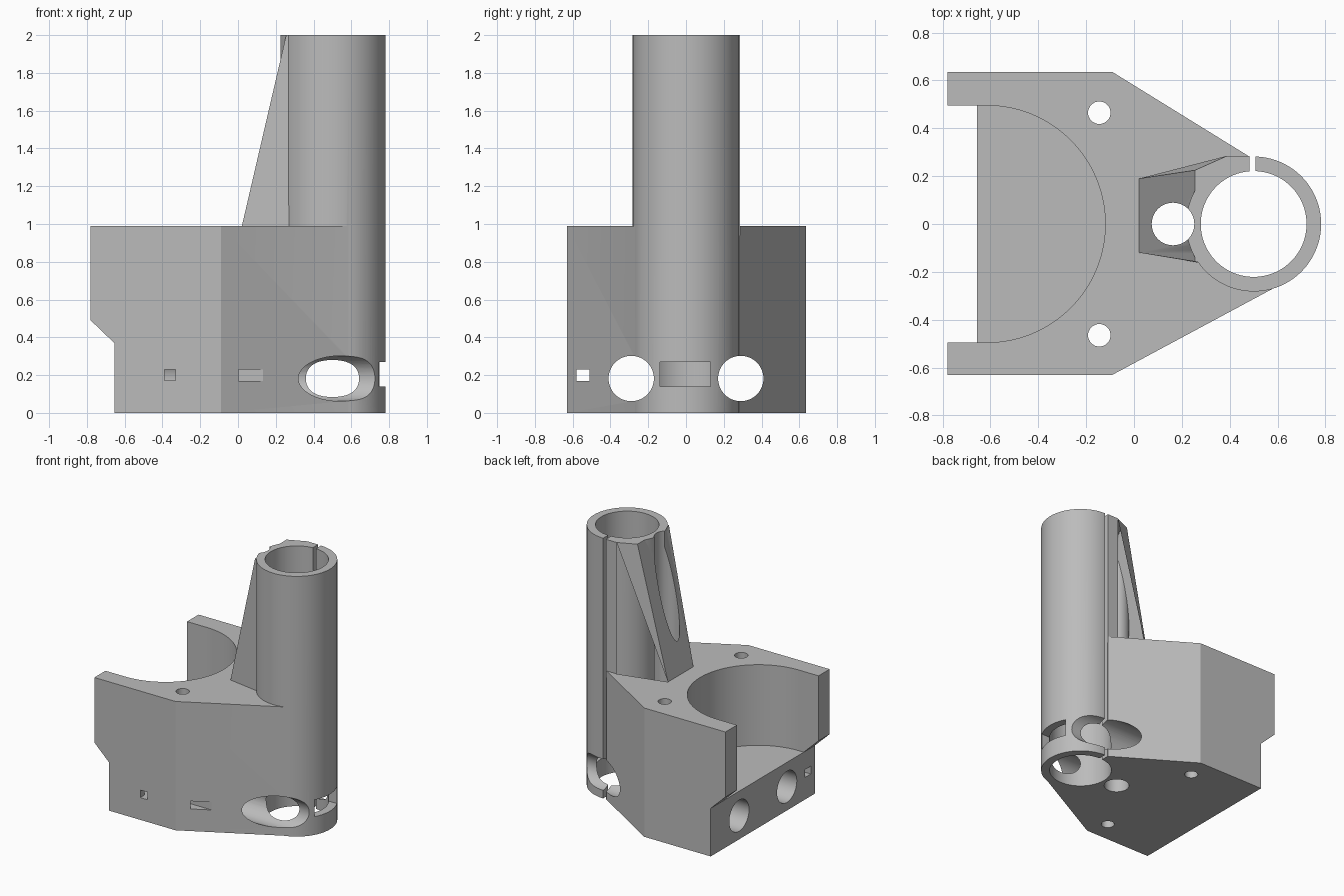
import bpy, bmesh, math
from mathutils import Vector

cube = bpy.data.objects.get("Cube")
if cube:
    bpy.data.objects.remove(cube)

grey = bpy.data.materials.new("plain grey")
grey.use_nodes = True
grey.diffuse_color = (0.5, 0.5, 0.5, 1)
grey.node_tree.nodes["Principled BSDF"].inputs["Base Color"].default_value = (0.5, 0.5, 0.5, 1)


def loft(name, lower, upper):
    """Solid between two matching loops of 3D points."""
    bm = bmesh.new()
    a = [bm.verts.new(p) for p in lower]
    b = [bm.verts.new(p) for p in upper]
    n = len(a)
    bm.faces.new(a[::-1])
    bm.faces.new(b)
    for i in range(n):
        j = (i + 1) % n
        bm.faces.new((a[i], a[j], b[j], b[i]))
    bmesh.ops.recalc_face_normals(bm, faces=bm.faces)
    mesh = bpy.data.meshes.new(name)
    bm.to_mesh(mesh)
    bm.free()
    mesh.materials.append(grey)
    ob = bpy.data.objects.new(name, mesh)
    bpy.context.collection.objects.link(ob)
    return ob


def prism(name, outline, low, high):
    return loft(name, [(x, y, low) for x, y in outline], [(x, y, high) for x, y in outline])


def box(name, x0, x1, y0, y1, z0, z1):
    return prism(name, [(x0, y0), (x1, y0), (x1, y1), (x0, y1)], z0, z1)


def arc(x, y, r, start=0, end=360, n=64):
    count = n if end - start == 360 else n + 1
    angles = [math.radians(start + (end - start) * i / n) for i in range(count)]
    return [(x + r * math.cos(t), y + r * math.sin(t)) for t in angles]


def combine(target, other, operation):
    mod = target.modifiers.new(other.name, "BOOLEAN")
    mod.object = other
    mod.operation = operation
    mod.solver = "EXACT"
    bpy.context.view_layer.objects.active = target
    bpy.ops.object.modifier_apply(modifier=mod.name)
    bpy.data.objects.remove(other)


TUBE_X = 0.5

# Tapered base block
bracket = prism("clamp_bracket", [
    (-0.78, -0.63), (-0.09, -0.63), (0.59, -0.265), (TUBE_X, 0),
    (0.48, 0.283), (-0.09, 0.635), (-0.78, 0.635)], 0, 0.99)

# Upright tube
combine(bracket, prism("tube", arc(TUBE_X, 0, 0.282, n=96), 0, 2), "UNION")

# Sloped rib behind the tube, sunk slightly into the block
shared = [(0.39, 0.285), (TUBE_X, 0.285), (TUBE_X, -0.2)]
foot = [(0.009, -0.118), (0.009, 0.188)] + shared
crest = [(0.255, -0.157), (0.255, 0.225)] + shared
rib = loft("rib", [(x, y, 0.94) for x, y in foot], [(x, y, 2) for x, y in crest])
combine(bracket, rib, "UNION")

# Round cradle open towards the left-hand end, and the sloped step under its arms
cradle = arc(-0.615, 0, 0.495, -90, 90) + [(-1, 0.495), (-1, -0.495)]
cuts = [prism("cradle", cradle, 0.37, 1.2)]
step = [(-1, -0.1), (-0.655, -0.1), (-0.655, 0.37), (-0.78, 0.49), (-1, 0.70)]
cuts.append(loft("step", [(x, -1, z) for x, z in step], [(x, 1, z) for x, z in step]))

# Upright bores: tube, rib channel and bolt holes
cuts.append(prism("tube_bore", arc(TUBE_X, 0, 0.221, n=96), -0.1, 2.1))
cuts.append(prism("rib_bore", arc(0.163, 0, 0.089), -0.1, 2.1))
for side in (-1, 1):
    cuts.append(prism("bolt_hole", arc(-0.145, 0.465 * side, 0.047, n=32), -0.1, 1.1))
    # Lengthwise rod holes
    ring = arc(0.29 * side, 0.182, 0.12)
    cuts.append(loft("rod_hole", [(-1, y, z) for y, z in ring], [(1, y, z) for y, z in ring]))

# Clamp slit, tube notch and square wire channels
cuts.append(box("clamp_slit", 0.482, 0.508, 0.1, 0.4, -0.1, 2.1))
cuts.append(box("tube_notch", 0.45, 1, -0.137, 0.13, 0.14, 0.27))
cuts.append(box("wire_channel", -1, 0.4, -0.58, -0.51, 0.17, 0.23))
cuts.append(box("wire_entry", -0.39, -0.33, -0.8, -0.35, 0.171, 0.229))
for cutter in cuts:
    combine(bracket, cutter, "DIFFERENCE")

bpy.ops.object.select_all(action="DESELECT")
bracket.select_set(True)
bpy.context.view_layer.objects.active = bracket
bpy.ops.object.shade_smooth_by_angle(angle=math.radians(25))
